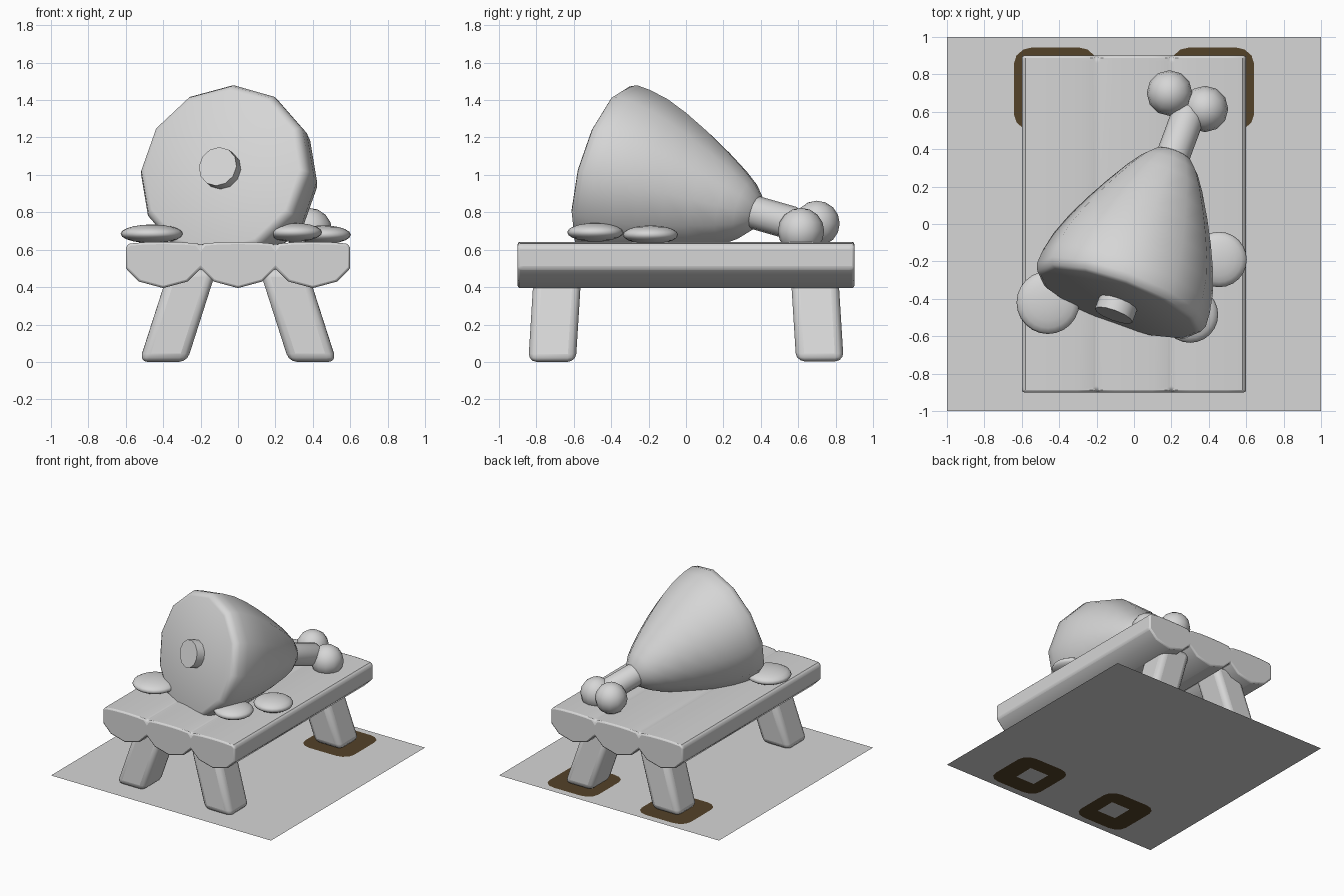
import bpy, bmesh, math
from mathutils import Vector, Matrix

old = bpy.data.objects.get("Cube")
if old:
    bpy.data.objects.remove(old, do_unlink=True)


def material(name, rgb):
    m = bpy.data.materials.new(name)
    m.use_nodes = True
    m.diffuse_color = (*rgb, 1)
    m.node_tree.nodes["Principled BSDF"].inputs["Base Color"].default_value = (*rgb, 1)
    return m


GREY = material("light grey", (0.67, 0.67, 0.67))
BROWN = material("earth brown", (0.088, 0.054, 0.022))


def finish(name, bm, mat, bevel=0, segments=2, smooth=35):
    bmesh.ops.recalc_face_normals(bm, faces=bm.faces)
    mesh = bpy.data.meshes.new(name)
    bm.to_mesh(mesh)
    bm.free()
    mesh.materials.append(mat)
    ob = bpy.data.objects.new(name, mesh)
    bpy.context.collection.objects.link(ob)
    if bevel:
        mod = ob.modifiers.new("bevel", "BEVEL")
        mod.width, mod.segments, mod.limit_method = bevel, segments, "ANGLE"
        mod.angle_limit = math.radians(40)
    bpy.ops.object.select_all(action="DESELECT")
    ob.select_set(True)
    bpy.context.view_layer.objects.active = ob
    if smooth:
        bpy.ops.object.shade_smooth_by_angle(angle=math.radians(smooth))
    return ob


def ball(name, centre, radii, segments=12, rings=8):
    bm = bmesh.new()
    bmesh.ops.create_uvsphere(bm, u_segments=segments, v_segments=rings, radius=1)
    bmesh.ops.transform(bm, verts=bm.verts,
                        matrix=Matrix.Translation(centre) @ Matrix.Diagonal((*radii, 1)))
    return finish(name, bm, GREY, smooth=60)


def loft(bm, rings):
    """Skin a list of vertex rings and cap both ends."""
    for a, b in zip(rings, rings[1:]):
        for i in range(len(a)):
            j = (i + 1) % len(a)
            bm.faces.new((a[i], a[j], b[j], b[i]))
    bm.faces.new(rings[0])
    bm.faces.new(rings[-1])


# Axis frame of the joint of meat
origin = Vector((-0.085, -0.425, 1.027))
axis = Vector((0.337, 0.906, -0.26)).normalized()
side = axis.cross(Vector((0, 0, 1))).normalized()
up = side.cross(axis)


def turned(name, profile, sides, smooth=45):
    """Lathe (distance, radius) pairs around the meat axis."""
    bm = bmesh.new()
    rings = []
    for t, r in profile:
        ring = []
        for i in range(sides):
            a = math.tau * i / sides
            p = origin + axis * t + r * (side * math.sin(a) + up * math.cos(a))
            ring.append(bm.verts.new(p))
        rings.append(ring)
    loft(bm, rings)
    return finish(name, bm, GREY, smooth=smooth)


# Meat, bone and knuckles
turned("meat", [(0, 0.44), (0.012, 0.465), (0.05, 0.482), (0.13, 0.477), (0.24, 0.455),
                (0.36, 0.412), (0.485, 0.355), (0.61, 0.29), (0.74, 0.215),
                (0.82, 0.16), (0.875, 0.105), (0.905, 0.04)], 12, 50)
turned("bone_stub", [(-0.07, 0.107), (0.05, 0.107)], 12)
turned("bone_shaft", [(0.75, 0.09), (1.1, 0.09), (1.15, 0.06)], 12)
ball("knuckle_right", (0.19, 0.70, 0.74), (0.122,) * 3)
ball("knuckle_left", (0.38, 0.615, 0.70), (0.124,) * 3)

# Flat garnish slices on the table
for i, (x, y, z, r) in enumerate([(-0.46, -0.42, 0.685, 0.168),
                                  (0.30, -0.485, 0.693, 0.15),
                                  (0.455, -0.19, 0.68, 0.148)]):
    ball(f"slice_{i + 1}", (x, y, z), (r, r, 0.05), 24, 10)


# Table top: three joined half-round planks, with the seams notched at the ends
def table_section(seam_z):
    crown = [(-0.18, 0.633), (-0.1, 0.64), (0, 0.642), (0.1, 0.64), (0.18, 0.633)]
    belly = [(0.13, 0.43), (0, 0.395), (-0.13, 0.43)]
    pts = [(-0.6, 0.615)]
    for cx in (-0.4, 0, 0.4):
        pts += [(cx + x, z) for x, z in crown]
        pts.append((cx + 0.2, seam_z if cx < 0.3 else 0.615))
    for cx in (0.4, 0, -0.4):
        pts.append((cx + 0.2, 0.5))
        pts += [(cx + x, z) for x, z in belly]
    return pts + [(-0.6, 0.5)]


bm = bmesh.new()
loft(bm, [[bm.verts.new((x, y, z)) for x, z in table_section(seam)]
          for y, seam in ((-0.9, 0.608), (-0.87, 0.629), (0.87, 0.629), (0.9, 0.608))])
finish("table_top", bm, GREY, 0.012, 2, 30)

# Splayed legs; the front feet reach through the ground sheet, the back feet rest on it
for sx, lr in ((-1, "right"), (1, "left")):
    for sy, fb, foot in ((-1, "front", 0), (1, "back", 0.003)):
        bm = bmesh.new()
        rings = []
        for cx, cy, z in ((0.4, 0.716, foot), (0.24, 0.685, 0.5)):
            rings.append([bm.verts.new((sx * cx + 0.127 * a, sy * cy + 0.127 * b, z))
                          for a, b in ((-1, -1), (1, -1), (1, 1), (-1, 1))])
        loft(bm, rings)
        finish(f"leg_{fb}_{lr}", bm, GREY, 0.045, 3)

# Ground sheet
bm = bmesh.new()
bmesh.ops.create_grid(bm, x_segments=1, y_segments=1, size=1,
                      matrix=Matrix.Translation((0, 0, 0.002)))
finish("ground_sheet", bm, GREY, smooth=0)

# Earth patches: on top of the sheet at the back, on its underside at the front
for sx, lr in ((-1, "right"), (1, "left")):
    for sy, fb, z in ((-1, "front", 0.0008), (1, "back", 0.0035)):
        bm = bmesh.new()
        outline = []
        for i in range(16):
            quarter = math.pi / 2 * (i // 4)
            a = quarter + math.pi / 6 * (i % 4)
            x = math.copysign(0.12, math.cos(quarter + 0.5)) + 0.102 * math.cos(a)
            y = math.copysign(0.135, math.sin(quarter + 0.5)) + 0.088 * math.sin(a)
            outline.append(bm.verts.new((sx * 0.42 + x, sy * 0.722 + y, z)))
        bm.faces.new(outline)
        finish(f"earth_patch_{fb}_{lr}", bm, BROWN, smooth=0)
